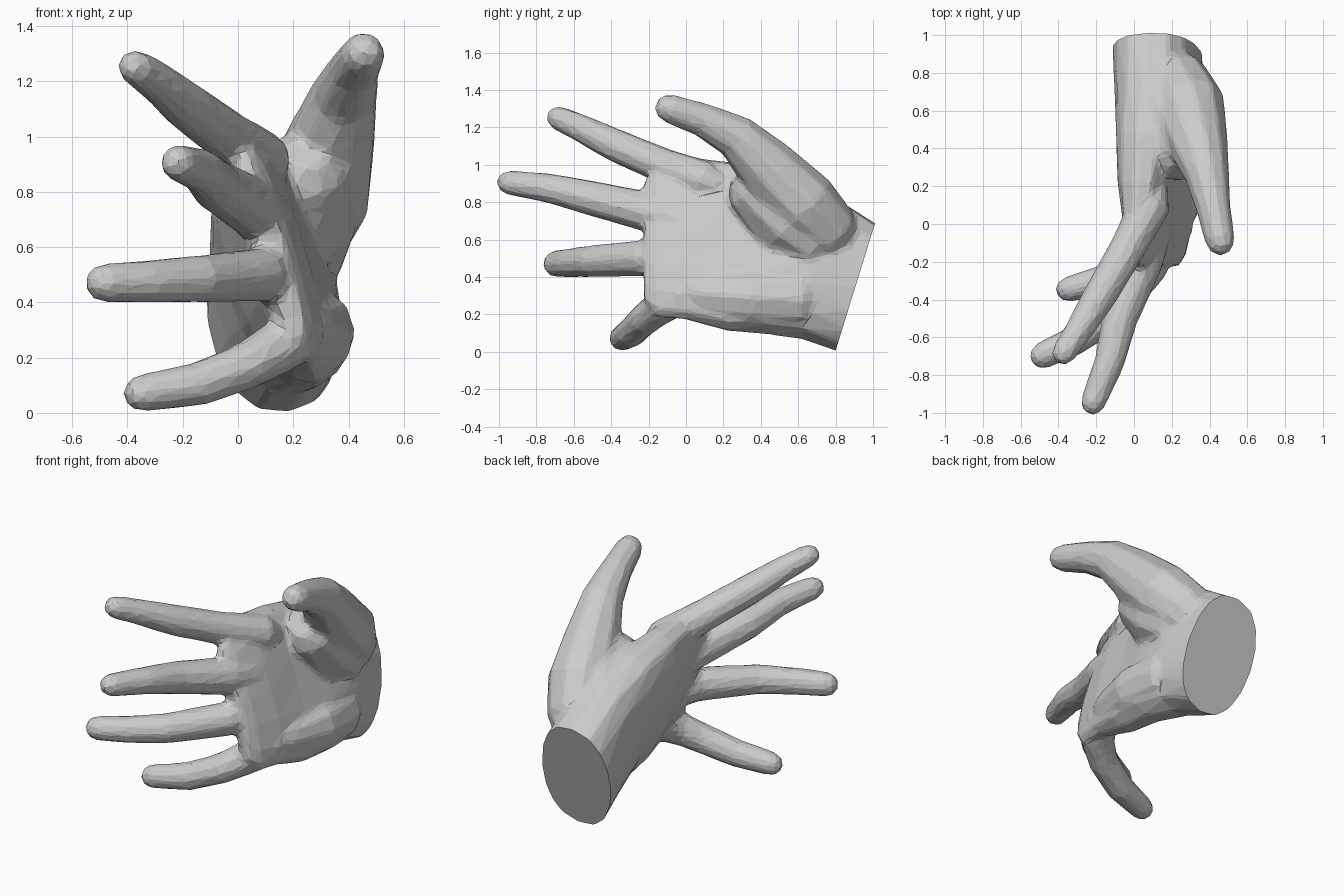
import bpy, bmesh
from math import sin, cos, pi, radians
from mathutils import Vector

if "Cube" in bpy.data.objects:
    bpy.data.objects.remove(bpy.data.objects["Cube"])


def loft(name, rings):
    """Skin a closed mesh through a series of point rings."""
    bm = bmesh.new()
    loops = [[bm.verts.new(p) for p in ring] for ring in rings]
    n = len(loops[0])
    for a, b in zip(loops, loops[1:]):
        for i in range(n):
            j = (i + 1) % n
            bm.faces.new((a[i], a[j], b[j], b[i]))
    bm.faces.new(loops[0])
    bm.faces.new(loops[-1])
    bmesh.ops.recalc_face_normals(bm, faces=bm.faces)
    mesh = bpy.data.meshes.new(name)
    bm.to_mesh(mesh)
    bm.free()
    obj = bpy.data.objects.new(name, mesh)
    bpy.context.collection.objects.link(obj)
    return obj


def limb(name, *path, sides=10):
    """Tube through (x, y, z, radius) points, tapered root, rounded tip."""
    pts = [Vector(p[:3]) for p in path]
    rad = [p[3] for p in path]
    d = (pts[1] - pts[0]).normalized()
    pts.insert(0, pts[0] - d * rad[0] * 0.9)
    rad.insert(0, rad[0] * 0.5)
    d = (pts[-1] - pts[-2]).normalized()
    tip, r = pts[-1], rad[-1]
    pts += [tip + d * r * 0.6, tip + d * r * 0.95]
    rad += [r * 0.8, r * 0.4]
    rings = []
    for i, (c, r) in enumerate(zip(pts, rad)):
        d = (pts[min(i + 1, len(pts) - 1)] - pts[max(i - 1, 0)]).normalized()
        u = d.cross(Vector((0, 0, 1))).normalized()
        v = d.cross(u)
        rings.append([c + r * (u * cos(a) + v * sin(a))
                      for a in (2 * pi * k / sides for k in range(sides))])
    return loft(name, rings)


def palm_ring(y, lean, xc, zc, w, h, tilt, hollow, n=16):
    """Tilted oval section; hollow flattens the palm side (+x)."""
    t = radians(tilt)
    ring = []
    for k in range(n):
        a = 2 * pi * k / n
        c, s = cos(a), sin(a)
        u = w * (abs(c) ** 0.8) * (1 if c > 0 else -1)
        if c > 0:
            u *= 1 - hollow * c * c
        v = h * s
        z = v * cos(t) + u * sin(t)
        ring.append((xc + u * cos(t) - v * sin(t), y + lean * z, zc + z))
    return ring


# Palm, from the knuckles back past the slanted wrist cut
hand = loft("hand", [palm_ring(*s) for s in (
    (-0.225, 0, 0.125, 0.59, 0.045, 0.34, 17, 0),
    (-0.16, 0, 0.125, 0.59, 0.085, 0.42, 17, 0.1),
    (0.0, 0, 0.13, 0.605, 0.13, 0.455, 17, 0.2),
    (0.22, 0, 0.145, 0.565, 0.185, 0.475, 17, 0.35),
    (0.45, 0.05, 0.155, 0.53, 0.215, 0.455, 17, 0.25),
    (0.68, 0.15, 0.145, 0.465, 0.235, 0.405, 12, 0.1),
    (0.98, 0.31, 0.12, 0.31, 0.235, 0.335, 8, 0))])

# Muscle pads
thumb_pad = limb("thumb_pad", (0.18, 0.70, 0.61, 0.22),
                 (0.21, 0.55, 0.73, 0.235), (0.23, 0.42, 0.83, 0.19))
heel_pad = limb("heel_pad", (0.24, 0.62, 0.28, 0.17),
                (0.255, 0.35, 0.29, 0.17), (0.24, 0.10, 0.31, 0.115))

# Thumb and four fingers
thumb = limb("thumb", (0.22, 0.77, 0.63, 0.17), (0.29, 0.62, 0.79, 0.195),
             (0.335, 0.44, 0.98, 0.165), (0.385, 0.27, 1.15, 0.122),
             (0.42, 0.09, 1.24, 0.093), (0.455, -0.085, 1.30, 0.08))
index = limb("index_finger", (0.09, 0.11, 0.91, 0.11),
             (-0.03, -0.12, 0.995, 0.096), (-0.18, -0.38, 1.105, 0.09),
             (-0.29, -0.56, 1.195, 0.075), (-0.37, -0.68, 1.25, 0.066))
middle = limb("middle_finger", (0.10, 0.0, 0.71, 0.105),
              (0.05, -0.19, 0.745, 0.11), (-0.075, -0.5, 0.82, 0.096),
              (-0.13, -0.73, 0.875, 0.081), (-0.215, -0.943, 0.905, 0.068))
ring = limb("ring_finger", (0.15, -0.03, 0.5, 0.095),
            (0.08, -0.23, 0.5, 0.1), (-0.14, -0.5, 0.485, 0.088),
            (-0.32, -0.62, 0.475, 0.08), (-0.48, -0.695, 0.47, 0.073))
little = limb("little_finger", (0.22, 0.0, 0.31, 0.1),
              (0.16, -0.135, 0.245, 0.1), (0.04, -0.22, 0.175, 0.088),
              (-0.14, -0.29, 0.105, 0.082), (-0.345, -0.345, 0.072, 0.07))
parts = [thumb_pad, heel_pad, thumb, index, middle, ring, little]

# Fuse, soften the joins, then reduce to flat facets
for p in parts:
    mod = hand.modifiers.new(p.name, "BOOLEAN")
    mod.operation = "UNION"
    mod.solver = "EXACT"
    mod.object = p
mod = hand.modifiers.new("blend", "REMESH")
mod.mode = "VOXEL"
mod.voxel_size = 0.018
mod = hand.modifiers.new("soften", "SMOOTH")
mod.factor = 0.5
mod.iterations = 5
mod = hand.modifiers.new("facets", "DECIMATE")
mod.ratio = 0.07
bpy.context.view_layer.update()
fused = bpy.data.meshes.new_from_object(
    hand.evaluated_get(bpy.context.evaluated_depsgraph_get()))
hand.modifiers.clear()
hand.data = fused
for p in parts:
    bpy.data.objects.remove(p)

# Slanted flat cut at the wrist
bm = bmesh.new()
bm.from_mesh(fused)
bmesh.ops.bisect_plane(
    bm, geom=bm.verts[:] + bm.edges[:] + bm.faces[:],
    plane_co=(0.12, 0.9, 0.33), plane_no=(0, 1, -0.31), clear_outer=True)
bmesh.ops.holes_fill(bm, edges=[e for e in bm.edges if e.is_boundary], sides=0)
bmesh.ops.recalc_face_normals(bm, faces=bm.faces)
bm.to_mesh(fused)
bm.free()
for poly in fused.polygons:
    poly.use_smooth = False
